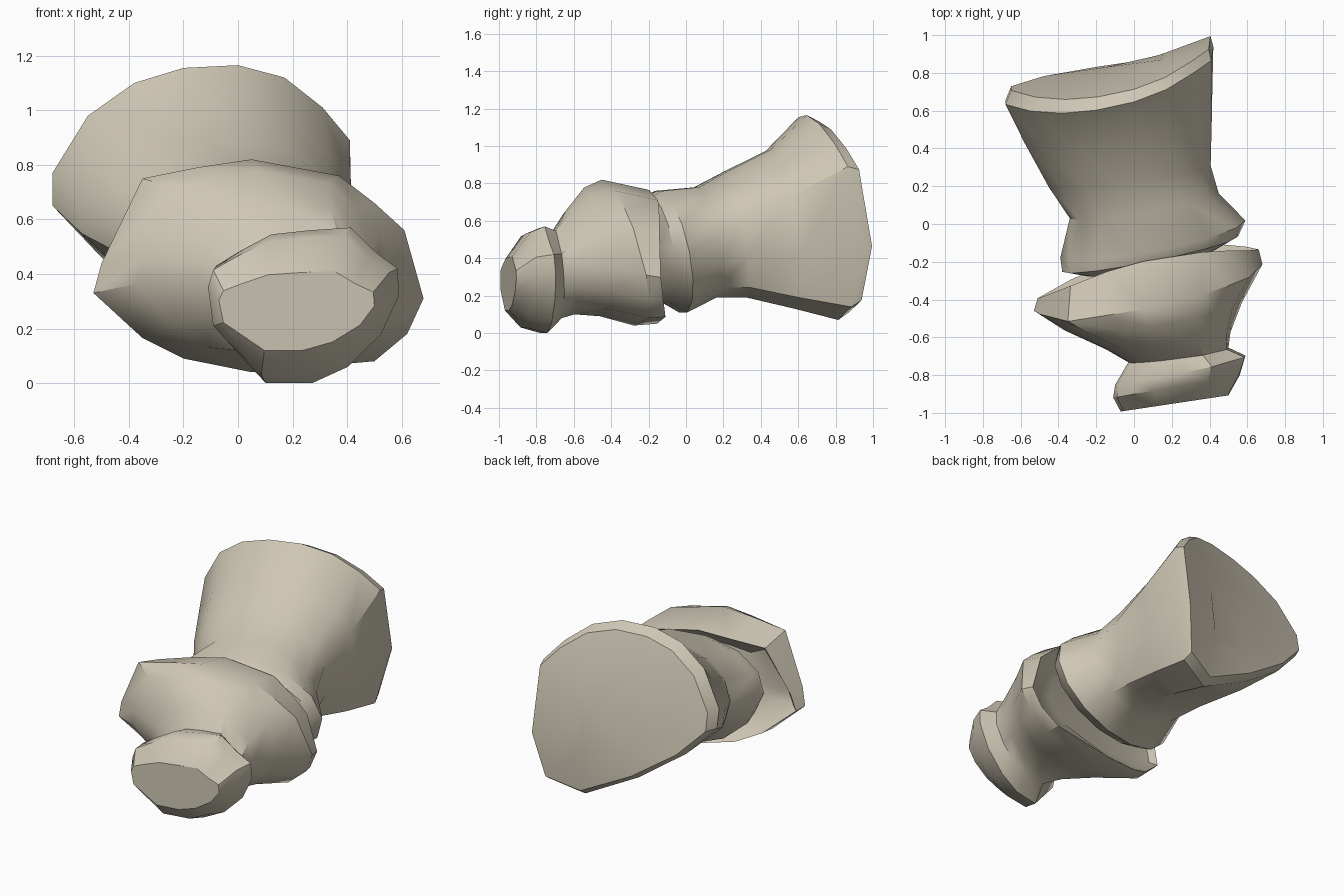
import bpy
import bmesh
import math

old_cube = bpy.data.objects.get("Cube")
if old_cube:
    bpy.data.objects.remove(old_cube, do_unlink=True)

# Single bone colour
bone = bpy.data.materials.new("pale_bone")
bone.use_nodes = True
bone_colour = (0.62, 0.57, 0.46, 1)
bone.diffuse_color = bone_colour
bone.node_tree.nodes["Principled BSDF"].inputs["Base Color"].default_value = bone_colour


def unit_outline(points):
    """Rescale an (x, z) outline so that it fills the unit square."""
    xs = [point[0] for point in points]
    zs = [point[1] for point in points]
    width, height = max(xs) - min(xs), max(zs) - min(zs)
    return [((x - min(xs)) / width, (z - min(zs)) / height) for x, z in points]


def oval_outline(count):
    """Plain oval that starts on the right side and runs over the top."""
    angles = [math.pi - math.tau * index / count for index in range(count)]
    return unit_outline([(math.cos(angle), math.sin(angle)) for angle in angles])


def add_ring(mesh, start_outline, end_outline, section):
    """Place a blended outline in its box, turned, tipped and bowed in depth."""
    (left, right, bottom, top), depth, (turn, tip), (bow_side, bow_up), blend = section
    half_width, half_height = (right - left) / 2, (top - bottom) / 2
    ring = []
    for first, second in zip(start_outline, end_outline):
        across = 2 * (first[0] + (second[0] - first[0]) * blend) - 1
        upward = 2 * (first[1] + (second[1] - first[1]) * blend) - 1
        x = left + half_width * (across + 1)
        z = bottom + half_height * (upward + 1)
        y = depth + turn * half_width * across + tip * half_height * upward
        y += bow_side * across ** 2 + bow_up * upward ** 2
        ring.append(mesh.verts.new((x, y, z)))
    return ring


def loft_bone(name, start_outline, end_outline, sections):
    """Skin a closed solid over a row of cross-sections."""
    mesh = bmesh.new()
    rings = [add_ring(mesh, start_outline, end_outline, section) for section in sections]
    count = len(start_outline)
    for ring, following in zip(rings, rings[1:]):
        for index in range(count):
            neighbour = (index + 1) % count
            mesh.faces.new((ring[index], ring[neighbour],
                            following[neighbour], following[index]))
    mesh.faces.new(rings[0])
    mesh.faces.new(rings[-1])
    bmesh.ops.recalc_face_normals(mesh, faces=mesh.faces[:])

    data = bpy.data.meshes.new(name)
    mesh.to_mesh(data)
    mesh.free()
    data.materials.append(bone)
    part = bpy.data.objects.new(name, data)
    bpy.context.collection.objects.link(part)
    bpy.ops.object.select_all(action="DESELECT")
    part.select_set(True)
    bpy.context.view_layer.objects.active = part
    bpy.ops.object.shade_smooth_by_angle(angle=math.radians(35))


# Cross-sections, each starting on the right side and running over the top
flared_end = unit_outline([
    (-.68, .77), (-.55, .98), (-.38, 1.1), (-.2, 1.155), (0, 1.165),
    (.17, 1.12), (.31, 1.01), (.41, .89), (.42, .45), (.36, .14),
    (.15, .07), (-.2, .25), (-.5, .46), (-.68, .65)])
socket_body = unit_outline([
    (-.53, .33), (-.5, .44), (-.35, .75), (-.15, .79), (.05, .82),
    (.37, .76), (.5, .66), (.61, .56), (.68, .31), (.62, .18),
    (.5, .08), (.05, .04), (-.2, .09), (-.35, .165)])
front_knob = unit_outline([
    (-.1, .36), (-.08, .43), (0, .48), (.12, .545), (.26, .56),
    (.41, .57), (.5, .48), (.58, .42), (.585, .32), (.52, .18),
    (.4, .06), (.27, 0), (.1, 0), (-.08, .2)])
oval = oval_outline(len(flared_end))
flat = (0, 0)

# Long rear bone: shallow back face, flared rim, waist, rounded joint head
loft_bone("rear_bone", flared_end, oval, [
    ((-.38, .15, .35, .88), .83, (.24, -.12), (0, -.03), 0),
    ((-.65, .405, .11, 1.13), .86, (.24, -.12), (0, -.115), 0),
    ((-.68, .42, .07, 1.165), .795, (.245, -.12), (0, -.115), 0),
    ((-.58, .42, .13, .98), .52, (.15, -.13), (0, -.03), .15),
    ((-.45, .41, .19, .87), .26, (.14, -.12), flat, .45),
    ((-.34, .45, .19, .78), .1, (.17, -.15), flat, .8),
    ((-.39, .59, .11, .76), -.08, (.2, -.2), flat, 1),
    ((-.38, .55, .17, .73), -.16, (.2, -.14), flat, 1),
    ((-.25, .42, .27, .64), -.21, (.2, -.1), flat, 1)])

# Short front bone: hollow socket, broad body, neck, blunt knob
loft_bone("front_bone", socket_body, front_knob, [
    ((-.3, .45, .2, .65), -.32, (.22, -.08), flat, 0),
    ((-.47, .61, .1, .73), -.22, (.22, -.06), (-.09, 0), 0),
    ((-.51, .66, .05, .765), -.17, (.22, -.06), (-.1, 0), 0),
    ((-.53, .68, .04, .82), -.36, (.2, -.22), flat, 0),
    ((-.37, .57, .09, .78), -.5, (.15, -.12), flat, .1),
    ((-.15, .51, .1, .66), -.62, (.13, -.08), flat, .5),
    ((-.03, .5, .08, .55), -.69, (.14, -.1), flat, .9),
    ((-.1, .59, 0, .57), -.77, (.22, -.08), flat, 1),
    ((-.11, .56, .03, .54), -.86, (.18, 0), flat, 1),
    ((-.07, .5, .12, .41), -.95, (.15, 0), flat, 1)])
